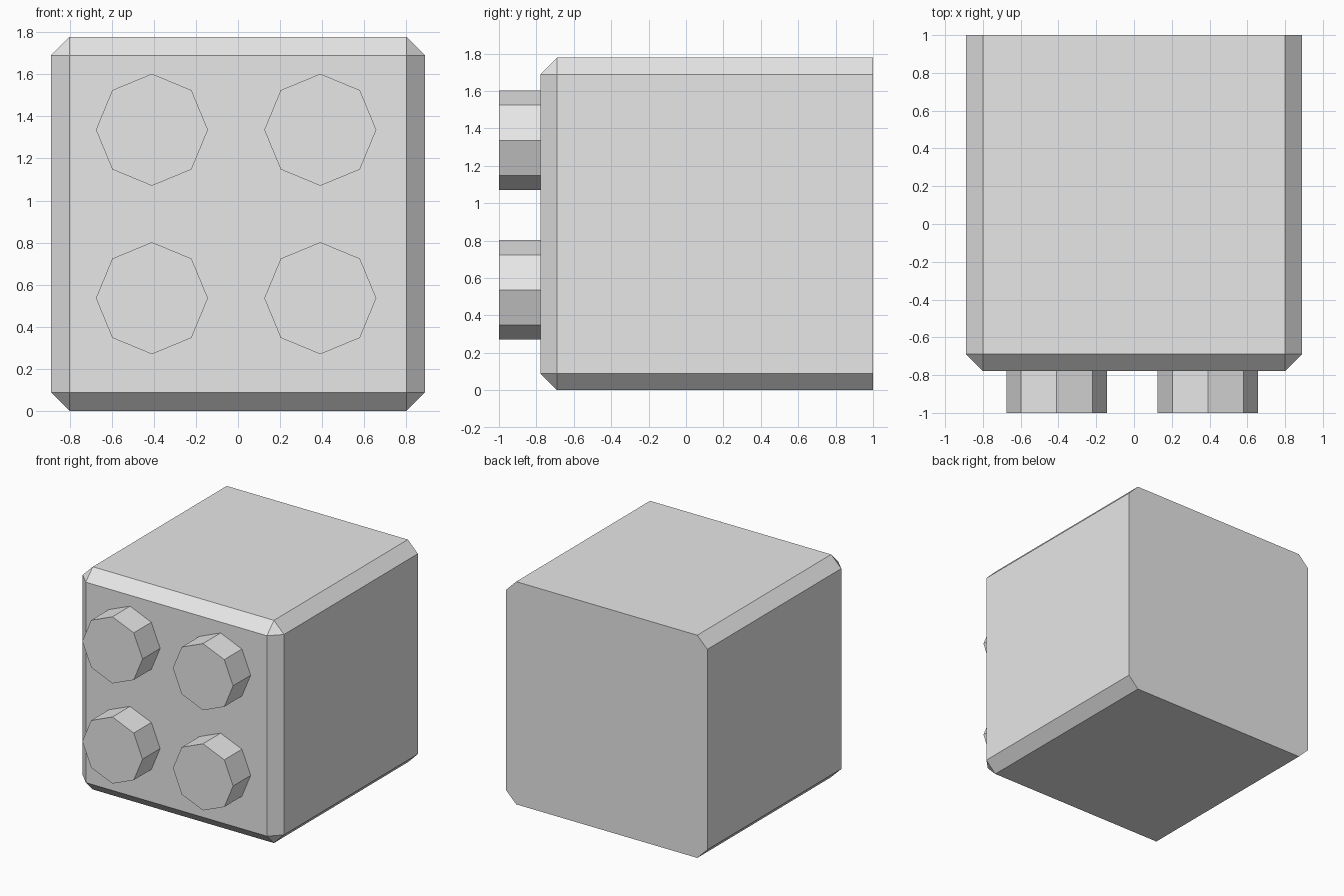
import bpy
import bmesh
from math import pi
from mathutils import Matrix, Vector

cube = bpy.data.objects.get("Cube")
if cube:
    bpy.data.objects.remove(cube, do_unlink=True)

grey = bpy.data.materials.new("plain_grey")
grey.use_nodes = True
COLOUR = (0.8, 0.8, 0.8, 1)
grey.diffuse_color = COLOUR
grey.node_tree.nodes["Principled BSDF"].inputs["Base Color"].default_value = COLOUR


def add_object(name, bm):
    mesh = bpy.data.meshes.new(name)
    bm.to_mesh(mesh)
    bm.free()
    mesh.materials.append(grey)
    obj = bpy.data.objects.new(name, mesh)
    bpy.context.collection.objects.link(obj)
    return obj


# Block body: every edge chamfered except those around the flat back
SIZE, CHAMFER, FRONT, BACK = 1.778, 0.089, -0.778, 1.0
bm = bmesh.new()
centre = Vector((0, (FRONT + BACK) / 2, SIZE / 2))
bmesh.ops.create_cube(bm, size=SIZE, matrix=Matrix.Translation(centre))
edges = [e for e in bm.edges if any(v.co.y < centre.y for v in e.verts)]
bmesh.ops.bevel(bm, geom=edges, offset=CHAMFER, offset_type='OFFSET',
                segments=1, affect='EDGES')
add_object("block_body", bm)

# Four octagonal studs on the front
RADIUS, TIP = 0.266, -1.0
for side, x in (("right", -0.409), ("left", 0.391)):
    for level, z in (("lower", 0.536), ("upper", 1.336)):
        bm = bmesh.new()
        place = (Matrix.Translation((x, (TIP + FRONT) / 2, z))
                 @ Matrix.Rotation(pi / 2, 4, 'X'))
        bmesh.ops.create_cone(bm, cap_ends=True, segments=8, radius1=RADIUS,
                              radius2=RADIUS, depth=FRONT - TIP, matrix=place)
        add_object(f"{level}_{side}_stud", bm)
